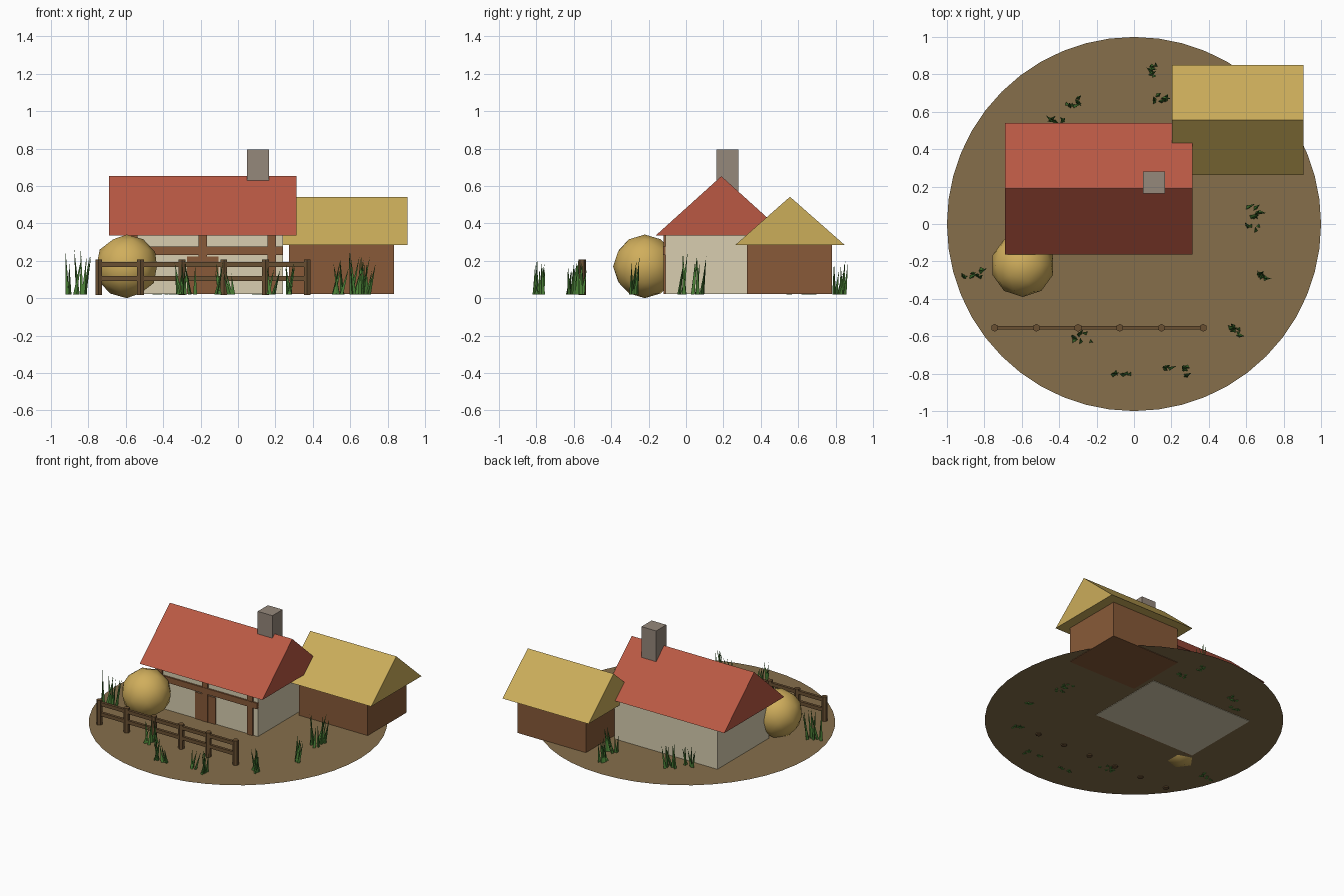
import bpy, bmesh, math, random
from mathutils import Vector

random.seed(4)
if "Cube" in bpy.data.objects:
    bpy.data.objects.remove(bpy.data.objects["Cube"], do_unlink=True)


def material(name, r, g, b):
    """Flat colour given as 0-255 display values, stored as linear."""
    col = [((c / 255 + 0.055) / 1.055) ** 2.4 for c in (r, g, b)] + [1]
    m = bpy.data.materials.new(name)
    m.use_nodes = True
    m.diffuse_color = col
    m.node_tree.nodes["Principled BSDF"].inputs["Base Color"].default_value = col
    return m


EARTH = material("earth", 134, 111, 75)
PLASTER = material("plaster", 216, 206, 176)
RED_TILE = material("red_tile", 186, 89, 68)
THATCH = material("thatch", 203, 173, 90)
TIMBER = material("timber", 136, 90, 56)
FENCE_WOOD = material("fence_wood", 106, 80, 50)
STONE = material("stone", 149, 136, 123)
GRASS = material("grass", 74, 128, 54)
HAY = material("hay", 208, 174, 92)


def finish(name, bm, mat):
    bmesh.ops.recalc_face_normals(bm, faces=bm.faces)
    mesh = bpy.data.meshes.new(name)
    bm.to_mesh(mesh)
    bm.free()
    mesh.materials.append(mat)
    ob = bpy.data.objects.new(name, mesh)
    bpy.context.collection.objects.link(ob)
    return ob


def box(name, mat, x, y, z):
    """Box from (min, max) ranges."""
    bm = bmesh.new()
    bmesh.ops.create_cube(bm, size=1)
    for v in bm.verts:
        v.co = [lo + (hi - lo) * (c + 0.5) for c, (lo, hi) in zip(v.co, (x, y, z))]
    return finish(name, bm, mat)


def gable_roof(name, mat, x, y, z):
    """Closed triangular prism with its ridge along x."""
    bm = bmesh.new()
    profile = [(y[0], z[0]), (y[1], z[0]), (sum(y) / 2, z[1])]
    end = bm.faces.new([bm.verts.new((x[0], py, pz)) for py, pz in profile])
    out = bmesh.ops.extrude_face_region(bm, geom=[end], use_keep_orig=True)
    moved = [g for g in out["geom"] if isinstance(g, bmesh.types.BMVert)]
    bmesh.ops.translate(bm, verts=moved, vec=(x[1] - x[0], 0, 0))
    return finish(name, bm, mat)


# Ground disc
GROUND = 0.025
bm = bmesh.new()
bmesh.ops.create_circle(bm, cap_ends=True, segments=48, radius=1)
bmesh.ops.translate(bm, verts=bm.verts, vec=(0, 0, GROUND))
finish("ground", bm, EARTH)

# House with chimney
BASE = 0.022
box("house_walls", PLASTER, (-0.6, 0.24), (-0.11, 0.49), (BASE, 0.335))
gable_roof("house_roof", RED_TILE, (-0.69, 0.312), (-0.162, 0.54), (0.335, 0.652))
box("chimney", STONE, (0.047, 0.167), (0.163, 0.282), (0.5, 0.795))

# Timber frame and door on the front wall
for i, px in enumerate((-0.56, -0.188, 0.18)):
    box(f"front_post_{i + 1}", TIMBER, (px - 0.022, px + 0.022), (-0.119, -0.095), (BASE, 0.335))
box("front_beam", TIMBER, (-0.6, 0.24), (-0.122, -0.09), (0.232, 0.275))
box("front_door", TIMBER, (-0.272, -0.104), (-0.116, -0.1), (BASE, 0.222))

# Barn
box("barn_walls", TIMBER, (0.272, 0.833), (0.325, 0.78), (BASE, 0.285))
gable_roof("barn_roof", THATCH, (0.202, 0.905), (0.262, 0.85), (0.283, 0.542))

# Hay ball
bm = bmesh.new()
bmesh.ops.create_icosphere(bm, subdivisions=2, radius=0.17)
bmesh.ops.translate(bm, verts=bm.verts, vec=(-0.595, -0.22, 0.17))
for f in bm.faces:
    f.smooth = True
finish("hay_ball", bm, HAY)

# Fence
FENCE_Y, FIRST, STEP, POSTS = -0.555, -0.745, 0.223, 6
for i in range(POSTS):
    bm = bmesh.new()
    bmesh.ops.create_cone(bm, cap_ends=True, segments=6, radius1=0.021, radius2=0.021, depth=0.188)
    bmesh.ops.translate(bm, verts=bm.verts, vec=(FIRST + i * STEP, FENCE_Y, 0.112))
    finish(f"fence_post_{i + 1}", bm, FENCE_WOOD)
for i, z in enumerate((0.105, 0.18)):
    box(f"fence_rail_{i + 1}", FENCE_WOOD, (FIRST, FIRST + STEP * (POSTS - 1)),
        (FENCE_Y - 0.01, FENCE_Y + 0.01), (z - 0.013, z + 0.013))

# Grass tufts: x, y, spread along x and y, tallest tip, blades
TUFTS = [
    (-0.87, -0.26, 0.06, 0.03, 0.28, 8), (-0.28, -0.61, 0.05, 0.03, 0.2, 8),
    (-0.07, -0.8, 0.05, 0.01, 0.2, 7), (0.17, -0.77, 0.02, 0.01, 0.17, 3),
    (0.26, -0.79, 0.02, 0.03, 0.19, 6), (0.54, -0.57, 0.03, 0.03, 0.22, 7),
    (0.68, -0.28, 0.03, 0.02, 0.22, 7), (0.64, 0.02, 0.04, 0.07, 0.26, 11),
    (0.14, 0.67, 0.04, 0.02, 0.22, 7), (0.1, 0.82, 0.02, 0.03, 0.2, 7),
    (-0.34, 0.65, 0.05, 0.03, 0.22, 7), (-0.41, 0.55, 0.05, 0.01, 0.2, 6),
]
for n, (cx, cy, sx, sy, top, count) in enumerate(TUFTS):
    bm = bmesh.new()
    for _ in range(count):
        ox, oy = random.uniform(-sx, sx), random.uniform(-sy, sy)
        root = Vector((cx + ox, cy + oy, 0.02))
        tip = Vector((root.x + random.uniform(-0.03, 0.045), root.y + random.uniform(-0.01, 0.025),
                      top * random.uniform(0.65, 1)))
        turn = random.uniform(0, math.tau)
        ring = [bm.verts.new(root + 0.012 * Vector((math.cos(turn + k * math.tau / 3),
                                                   math.sin(turn + k * math.tau / 3), 0)))
                for k in range(3)]
        peak = bm.verts.new(tip)
        bm.faces.new(ring)
        for k in range(3):
            bm.faces.new((ring[k], ring[(k + 1) % 3], peak))
    finish(f"grass_tuft_{n + 1}", bm, GRASS)
